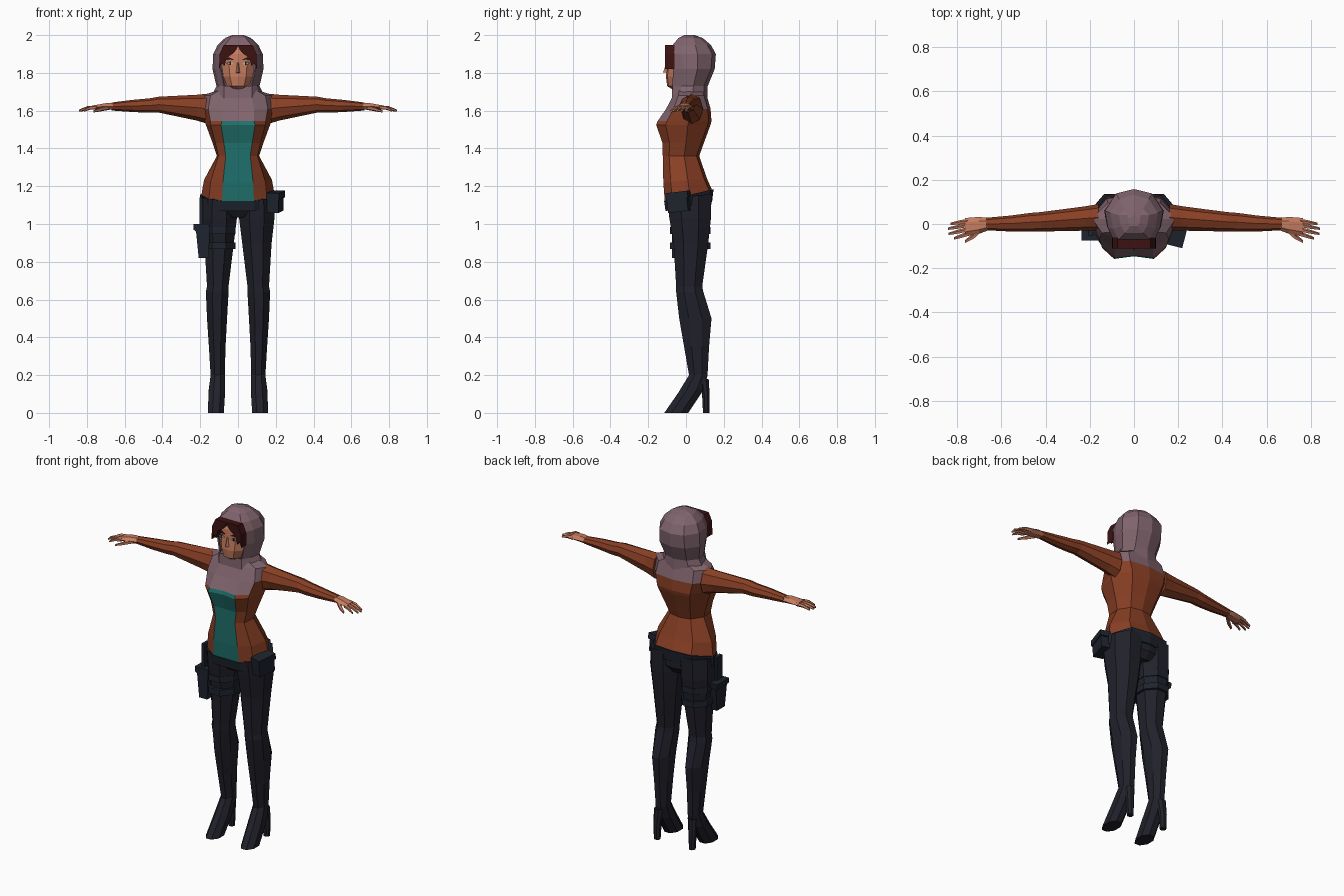
import bpy, bmesh, math
from mathutils import Vector, Matrix

if "Cube" in bpy.data.objects:
    bpy.data.objects.remove(bpy.data.objects["Cube"])


def material(name, rgb):
    m = bpy.data.materials.new(name)
    m.diffuse_color = (*rgb, 1)
    m.use_nodes = True
    m.node_tree.nodes["Principled BSDF"].inputs["Base Color"].default_value = m.diffuse_color
    return m


MAUVE = material("mauve_cloth", (.216, .127, .152))
RUST = material("rust_leather", (.25, .05, .018))
TEAL = material("teal_shirt", (.014, .165, .152))
DARK = material("dark_trousers", (.015, .015, .024))
BELT = material("belt_leather", (.013, .017, .026))
SKIN = material("skin", (.56, .2, .115))
HAIR = material("dark_red_hair", (.045, .006, .006))
WHITE = material("eye_white", (.5, .45, .42))
BLACK = material("eye_dark", (.01, .008, .008))


def finish(name, bm, mats, rule=None, mirror=False, thick=0):
    bmesh.ops.recalc_face_normals(bm, faces=bm.faces[:])
    bm.normal_update()
    if rule:
        for f in bm.faces:
            f.material_index = rule(f.calc_center_median(), f.normal)
    me = bpy.data.meshes.new(name)
    bm.to_mesh(me)
    bm.free()
    ob = bpy.data.objects.new(name, me)
    bpy.context.collection.objects.link(ob)
    for m in mats:
        me.materials.append(m)
    if thick:
        mod = ob.modifiers.new("thickness", 'SOLIDIFY')
        mod.thickness, mod.offset = thick, -1
    if mirror:
        ob.modifiers.new("mirror", 'MIRROR').use_mirror_merge = False
    return ob


def loft(name, rings, mats, caps=(True, True), skip=None, **kw):
    """Skin a list of equal-length point rings."""
    bm = bmesh.new()
    vs = [[bm.verts.new(p) for p in r] for r in rings]
    n = len(vs[0])
    for i, (a, b) in enumerate(zip(vs, vs[1:])):
        for j in range(n):
            if not (skip and skip(i, j)):
                k = (j + 1) % n
                bm.faces.new((a[j], a[k], b[k], b[j]))
    for cap, r in zip(caps, (vs[0], vs[-1])):
        if cap:
            bm.faces.new(r)
    return finish(name, bm, mats, **kw)


def prism(name, outline, y0, y1, mats, **kw):
    """Outline in x, z pushed from y0 to y1."""
    return loft(name, [[(x, y, z) for x, z in outline] for y in (y0, y1)], mats, **kw)


def box(name, center, size, mats, rot=(0, 0), **kw):
    bm = bmesh.new()
    m = (Matrix.Translation(center) @ Matrix.Rotation(rot[0], 4, 'X')
         @ Matrix.Rotation(rot[1], 4, 'Z') @ Matrix.Diagonal((*size, 1)))
    bmesh.ops.create_cube(bm, size=1, matrix=m)
    return finish(name, bm, mats, **kw)


def both_sides(half):
    return half + [(-x, y, z) for x, y, z in half[-2:0:-1]]


def body_ring(z, xt, w, yf, ym, yb, tilt=0, dip=0):
    half = [(0, yf + dip), (xt, yf), ((xt + w) / 2 + .015, yf + .3 * (ym - yf)),
            (w, ym), (.62 * w, yb - .015), (0, yb)]
    return both_sides([(x, y, z + tilt * (y - yf)) for x, y in half])


def leg_ring(zf, zb, xi, xo, yf, yb):
    pts = []
    for k in range(8):
        a = math.radians(22.5 + 45 * k)
        u, v = math.cos(a) / .9239, math.sin(a) / .9239
        pts.append(((xi + xo) / 2 + u * (xo - xi) / 2, (yf + yb) / 2 + v * (yb - yf) / 2,
                    (zf + zb) / 2 + v * (zb - zf) / 2))
    return pts


def limb_ring(x, y, z, ry, rz, n=6):
    return [(x, y + ry * math.cos(math.tau * k / n), z + rz * math.sin(math.tau * k / n))
            for k in range(n)]


# Jacket, shirt front and mauve yoke
def jacket_colour(c, n):
    if n.y < -.3 and abs(c.x) < .07 and c.z < 1.55:
        return 2
    return 0 if c.z > 1.61 or (c.z > 1.535 and n.y < -.5) else 1


loft("jacket", [body_ring(*r) for r in (
    (1.115, .085, .195, -.112, .02, .14, .24),
    (1.22, .08, .18, -.12, .01, .11, .1),
    (1.36, .065, .112, -.123, -.01, .07),
    (1.43, .075, .135, -.125, 0, .095),
    (1.525, .09, .17, -.158, .01, .13, 0, .012),
    (1.545, .085, .178, -.15, .015, .135, 0, .01),
    (1.61, .085, .2, -.105, .025, .13),
    (1.68, .07, .19, -.068, .025, .11),
    (1.71, .06, .1, -.06, .02, .105))], [MAUVE, RUST, TEAL], rule=jacket_colour)

# Hood with an open front
def hood_ring(z, xo, yo, w, ym, yb):
    return both_sides([(0, yo, z), (xo, yo, z), ((xo + 2 * w) / 3, yo * .5 + ym * .5, z),
                       (w, ym + .02, z), (.62 * w, yb - .02, z), (0, yb, z)])


loft("hood", [hood_ring(*r) for r in (
    (1.66, .075, -.075, .15, .01, .115),
    (1.73, .075, -.072, .114, .02, .115),
    (1.82, .093, -.068, .135, .04, .152),
    (1.90, .092, -.075, .131, .04, .158),
    (1.948, .07, -.07, .108, .03, .132),
    (1.985, .04, -.04, .068, .02, .088),
    (2.0, .018, -.01, .03, .02, .045))], [MAUVE], caps=(False, True),
    skip=lambda i, j: i in (1, 2, 3) and j in (0, 9), thick=.008)

# Head, neck and face details
def head_ring(z, w, yf, yb):
    return both_sides([(0, yf, z), (w * .55, yf + .008, z), (w, yf + .045, z),
                       (w * .8, yb - .02, z), (0, yb, z)])


loft("head", [head_ring(*r) for r in (
    (1.66, .045, -.05, .05), (1.715, .045, -.075, .06), (1.73, .058, -.1, .08),
    (1.78, .078, -.106, .1), (1.84, .086, -.1, .11), (1.90, .084, -.098, .11),
    (1.94, .065, -.07, .08))], [SKIN])
loft("nose", [[(-.012, -.1, 1.80), (.012, -.1, 1.80), (0, -.122, 1.803)],
              [(-.005, -.097, 1.855), (.005, -.097, 1.855), (0, -.102, 1.855)]], [SKIN])
prism("eye", [(.022, 1.848), (.04, 1.841), (.062, 1.85), (.042, 1.86)],
      -.1, -.091, [WHITE], mirror=True)
prism("pupil", [(.036, 1.843), (.046, 1.843), (.046, 1.859), (.036, 1.859)],
      -.102, -.093, [BLACK], mirror=True)
prism("eyebrow", [(.018, 1.868), (.068, 1.872), (.045, 1.882)],
      -.1, -.091, [HAIR], mirror=True)

# Parted fringe
prism("fringe", [(-.002, 1.948), (.075, 1.948), (.098, 1.90), (.1, 1.82), (.086, 1.855),
                 (.072, 1.835), (.06, 1.88), (.03, 1.9), (.008, 1.925)],
      -.11, -.06, [HAIR], mirror=True)

# Sleeves
loft("sleeve", [limb_ring(*r, 8) for r in (
    (.16, .03, 1.61, .06, .08), (.22, .025, 1.616, .055, .068),
    (.42, .01, 1.632, .044, .042), (.47, .008, 1.627, .042, .038),
    (.56, .002, 1.625, .036, .032), (.67, 0, 1.622, .028, .021))], [RUST], mirror=True)

# Hands
loft("palm", [limb_ring(*r) for r in (
    (.655, 0, 1.622, .027, .02), (.70, -.006, 1.623, .038, .019),
    (.765, -.015, 1.617, .042, .013))], [SKIN], mirror=True)
for name, y0, y1, tip in (("index_finger", -.045, -.066, .815), ("middle_finger", -.025, -.045, .838),
                          ("ring_finger", -.005, -.022, .842), ("little_finger", .013, .0, .83)):
    loft(name, [limb_ring(.75, y0, 1.617, .011, .011, 5),
                limb_ring((.75 + tip) / 2, (y0 + y1) / 2, 1.615, .01, .01, 5),
                limb_ring(tip, y1, 1.60, .006, .006, 5)], [SKIN], mirror=True)
loft("thumb", [limb_ring(*r, 5) for r in (
    (.68, -.015, 1.617, .014, .013), (.725, -.055, 1.607, .014, .011),
    (.765, -.08, 1.596, .007, .006))], [SKIN], mirror=True)

# Trousers and boots
loft("leg", [leg_ring(*r) for r in (
    (1.13, 1.16, .004, .19, -.1, .135), (1.03, 1.03, .006, .193, -.088, .132),
    (.9, .9, .022, .178, -.066, .118), (.67, .67, .05, .164, -.052, .086),
    (.64, .64, .05, .17, -.052, .092), (.5, .5, .058, .164, -.036, .135),
    (.35, .35, .066, .154, -.01, .122), (.2, .2, .07, .145, .016, .114),
    (.105, .13, .068, .155, -.042, .098), (0, 0, .075, .16, -.115, .012))],
    [DARK], mirror=True)
loft("boot_heel", [leg_ring(z, z, *r) for z, *r in (
    (0, .1, .135, .09, .125), (.1, .095, .14, .085, .125), (.18, .085, .14, .07, .12))],
    [DARK], mirror=True)

# Hips and belt
loft("hips", [body_ring(*r) for r in (
    (1.035, .02, .1, -.06, .02, .1), (1.075, .07, .185, -.09, .02, .13),
    (1.12, .085, .19, -.1, .02, .135, .2))], [DARK])
loft("belt", [body_ring(*r) for r in (
    (1.068, .085, .197, -.108, .02, .138, .2),
    (1.122, .087, .202, -.116, .02, .146, .24))], [BELT])

# Hip pouch with flap
box("pouch", (.197, -.04, 1.115), (.062, .11, .1), [BELT], rot=(.12, -.25))
box("pouch_flap", (.199, -.041, 1.153), (.07, .12, .035), [BELT], rot=(.12, -.25))

# Thigh holster with straps
loft("holster", [[(x0, -.075, z), (x1, -.075, z), (x1, y1, z), (x0, y1, z)]
                 for z, x0, x1, y1 in ((.82, -.208, -.155, .0), (.96, -.222, -.15, .03),
                                       (.97, -.235, -.15, .035), (1.0, -.237, -.15, .04))], [BELT])
box("holster_hanger", (-.195, -.03, 1.06), (.02, .05, .16), [BELT])
for z in (.885, .965):
    loft("thigh_strap", [leg_ring(h, h, -.19, -.012, -.084, .13) for h in (z - .018, z + .018)], [BELT])
